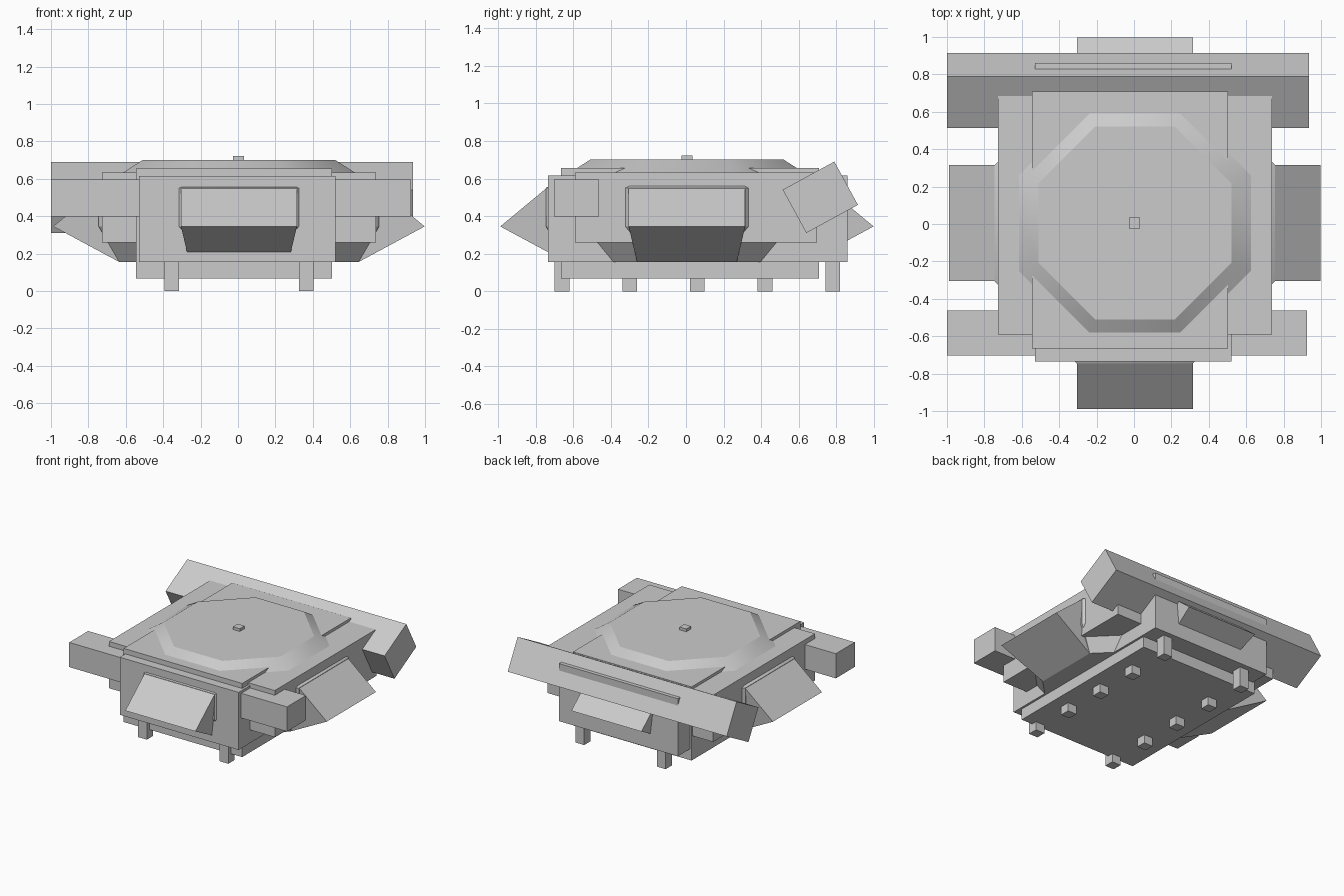
import bpy, bmesh, math
from mathutils import Matrix, Vector

cube = bpy.data.objects.get("Cube")
if cube:
    bpy.data.objects.remove(cube, do_unlink=True)

grey = bpy.data.materials.new("light grey")
grey.use_nodes = True
COLOUR = (0.6, 0.6, 0.6, 1)
grey.diffuse_color = COLOUR
grey.node_tree.nodes["Principled BSDF"].inputs["Base Color"].default_value = COLOUR


def finish(name, bm):
    bmesh.ops.recalc_face_normals(bm, faces=bm.faces)
    mesh = bpy.data.meshes.new(name)
    bm.to_mesh(mesh)
    bm.free()
    mesh.materials.append(grey)
    obj = bpy.data.objects.new(name, mesh)
    bpy.context.collection.objects.link(obj)
    return obj


def box(name, x, y, z, tilt=0):
    """Box from its (min, max) spans, optionally tilted about its long x axis."""
    spans = (x, y, z)
    centre = Vector([(a + b) / 2 for a, b in spans])
    size = Vector([b - a for a, b in spans])
    bm = bmesh.new()
    bmesh.ops.create_cube(bm, size=1)
    bm.transform(Matrix.Translation(centre) @ Matrix.Rotation(tilt, 4, 'X')
                 @ Matrix.Diagonal(size).to_4x4())
    return finish(name, bm)


def loft(bm, rings):
    """Skin a stack of equal-length closed rings and cap both ends."""
    loops = [[bm.verts.new(p) for p in ring] for ring in rings]
    n = len(loops[0])
    for low, high in zip(loops, loops[1:]):
        for i in range(n):
            j = (i + 1) % n
            bm.faces.new((low[i], low[j], high[j], high[i]))
    bm.faces.new(loops[0][::-1])
    bm.faces.new(loops[-1])


def smooth(obj):
    bpy.ops.object.select_all(action='DESELECT')
    obj.select_set(True)
    bpy.context.view_layer.objects.active = obj
    bpy.ops.object.shade_smooth_by_angle(angle=math.radians(30))


# Stacked hull boxes
box("main_body", (-0.53, 0.52), (-0.735, 0.86), (0.155, 0.615))
box("base_core", (-0.545, 0.503), (-0.665, 0.708), (0.067, 0.655))
box("wide_deck", (-0.727, 0.738), (-0.59, 0.697), (0.26, 0.633))

# Cross bars, front level and rear tilted
box("front_bar", (-1.0, 0.925), (-0.702, -0.463), (0.398, 0.595))
box("rear_bar", (-1.0, 0.935), (0.558, 0.871), (0.369, 0.631), math.radians(28.6))

# Octagonal saucer: profile of (apothem, height)
MID = 0.005
bm = bmesh.new()
rings = []
for apothem, z in ((0.64, 0.155), (0.75, 0.345), (0.75, 0.55), (0.515, 0.70)):
    r = apothem / math.cos(math.pi / 8)
    rings.append([(MID + r * math.cos((k + 0.5) * math.pi / 4),
                   MID + r * math.sin((k + 0.5) * math.pi / 4), z) for k in range(8)])
loft(bm, rings)
smooth(finish("octagon_saucer", bm))

# Pointed wedges on the four sides: (reach, half width, height)
profile = ((0.60, 0.265, 0.155), (0.64, 0.265, 0.155), (0.993, 0.31, 0.345),
           (0.74, 0.31, 0.555), (0.60, 0.31, 0.555))
for k, side in enumerate(("left", "back", "right", "front")):
    bm = bmesh.new()
    loft(bm, [[(r, s * w, z) for r, w, z in profile] for s in (-1, 1)])
    bm.transform(Matrix.Translation((MID, MID, 0)) @ Matrix.Rotation(k * math.pi / 2, 4, 'Z'))
    finish(side + "_wedge", bm)

# Small knob on the top
box("top_knob", (-0.027, 0.033), (-0.025, 0.035), (0.69, 0.722))

# Two rows of short legs
for side, x in (("right", -0.355), ("left", 0.365)):
    for i in range(5):
        y = -0.66 + 0.36 * i
        box(f"{side}_leg_{i + 1}", (x - 0.039, x + 0.039), (y - 0.039, y + 0.039), (0, 0.18))
